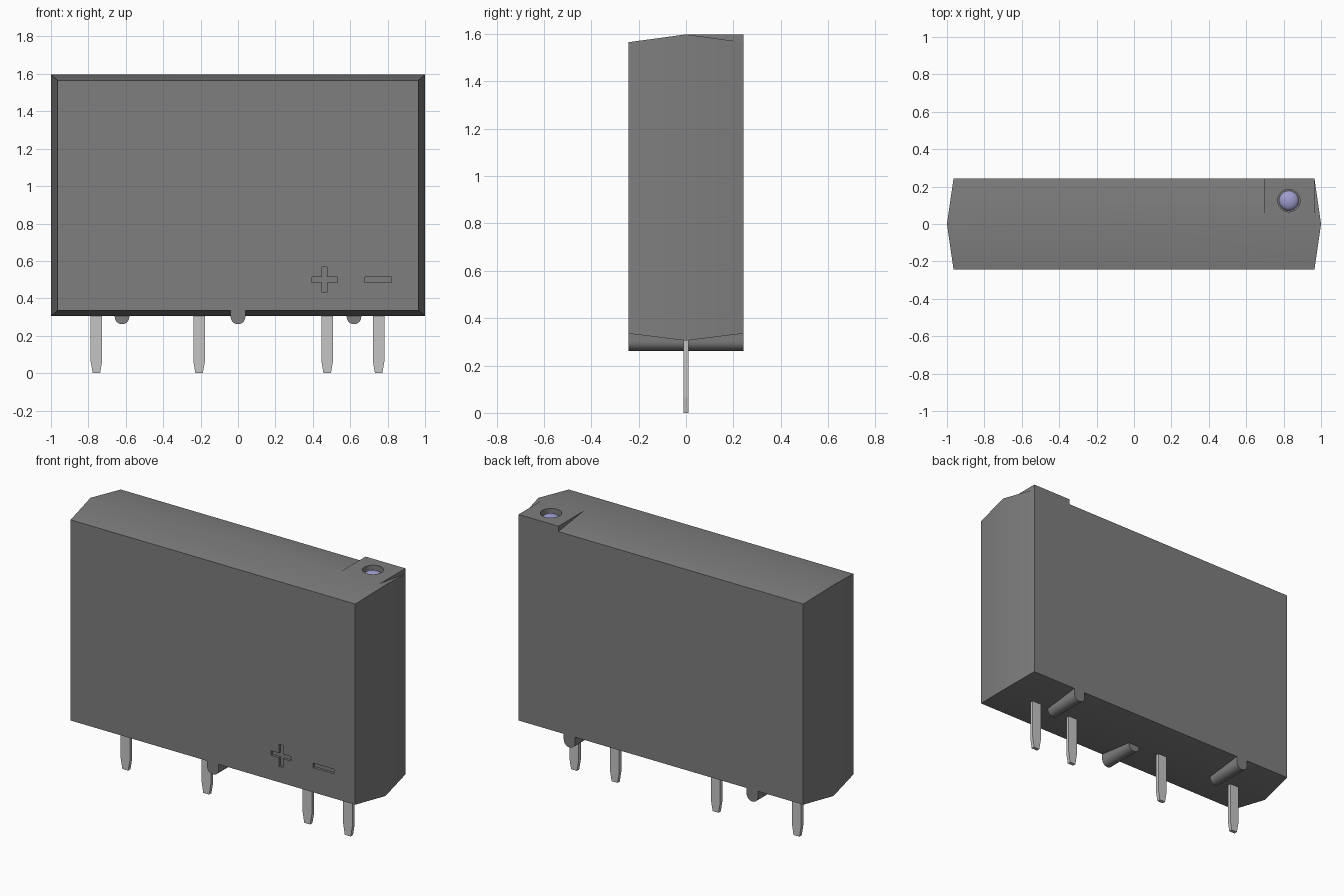
import bpy, bmesh, math
from mathutils import Matrix

cube = bpy.data.objects.get("Cube")
if cube:
    bpy.data.objects.remove(cube, do_unlink=True)


def material(name, rgb):
    m = bpy.data.materials.new(name)
    m.use_nodes = True
    m.diffuse_color = (*rgb, 1)
    m.node_tree.nodes["Principled BSDF"].inputs["Base Color"].default_value = (*rgb, 1)
    return m


CASE = material("case grey", (0.21, 0.21, 0.21))
METAL = material("pin metal", (0.56, 0.56, 0.56))
LENS = material("lens lavender", (0.34, 0.34, 0.62))
D = 0.243          # half depth of the case


def make(name, bm, mat):
    bmesh.ops.recalc_face_normals(bm, faces=bm.faces)
    me = bpy.data.meshes.new(name)
    bm.to_mesh(me)
    bm.free()
    me.materials.append(mat)
    ob = bpy.data.objects.new(name, me)
    bpy.context.collection.objects.link(ob)
    return ob


def activate(ob):
    bpy.ops.object.select_all(action='DESELECT')
    ob.select_set(True)
    bpy.context.view_layer.objects.active = ob


def smooth(ob):
    activate(ob)
    bpy.ops.object.shade_smooth_by_angle(angle=math.radians(30))


def prism(name, profile, y0, y1, mat):
    """Extrude an (x, z) outline from y0 to y1."""
    bm = bmesh.new()
    f = bm.faces.new([bm.verts.new((x, y0, z)) for x, z in profile])
    ext = bmesh.ops.extrude_face_region(bm, geom=[f])
    for v in ext["geom"]:
        if isinstance(v, bmesh.types.BMVert):
            v.co.y = y1
    return make(name, bm, mat)


def rect(x0, x1, z0, z1):
    return [(x0, z0), (x1, z0), (x1, z1), (x0, z1)]


def boolean(ob, other, op):
    """Apply a boolean and discard the helper."""
    other.hide_render = True
    mod = ob.modifiers.new(op, 'BOOLEAN')
    mod.operation, mod.solver, mod.object = op, 'EXACT', other
    activate(ob)
    bpy.ops.object.modifier_apply(modifier=mod.name)
    bpy.data.objects.remove(other, do_unlink=True)


# Case: three rectangular sections, widest in the middle
bm = bmesh.new()
rings = []
for y, hx, z0, z1 in ((-D, 0.965, 0.335, 1.565), (0, 1.0, 0.305, 1.598), (D, 0.965, 0.335, 1.565)):
    rings.append([bm.verts.new((x, y, z)) for x, z in rect(-hx, hx, z0, z1)])
for a, b in zip(rings, rings[1:]):
    for i in range(4):
        j = (i + 1) % 4
        bm.faces.new((a[i], a[j], b[j], b[i]))
bm.faces.new(rings[0])
bm.faces.new(rings[-1])
case = make("case", bm, CASE)

# Level pad for the indicator, with a round pocket
boolean(case, prism("indicator_pad", rect(0.695, 0.965, 1.45, 1.598), 0, D, CASE), 'UNION')
LX, LY = 0.828, 0.125
bm = bmesh.new()
bmesh.ops.create_cone(bm, cap_ends=True, segments=32, radius1=0.06, radius2=0.06, depth=0.1,
                      matrix=Matrix.Translation((LX, LY, 1.61)))
boolean(case, make("pocket_cutter", bm, CASE), 'DIFFERENCE')

# Engraved polarity marks on the front
cx, cz, a, b = 0.463, 0.5, 0.068, 0.014
plus = [(-a, -b), (-b, -b), (-b, -a), (b, -a), (b, -b), (a, -b),
        (a, b), (b, b), (b, a), (-b, a), (-b, b), (-a, b)]
boolean(case, prism("plus_cutter", [(cx + x, cz + z) for x, z in plus],
                    -D - 0.05, -D + 0.015, CASE), 'DIFFERENCE')
boolean(case, prism("minus_cutter", rect(0.68, 0.82, 0.486, 0.514),
                    -D - 0.05, -D + 0.015, CASE), 'DIFFERENCE')
smooth(case)

# Indicator lens: shallow dome in the pocket
bm = bmesh.new()
bmesh.ops.create_uvsphere(bm, u_segments=32, v_segments=16, radius=0.053,
                          matrix=Matrix.Translation((LX, LY, 1.56)) @ Matrix.Diagonal((1, 1, 0.55, 1)))
smooth(make("indicator_lens", bm, LENS))

# Standoff ribs under the case: one at the front, two at the back
for name, x, y0, y1 in (("front_rib", 0, -D, 0), ("back_rib_left", 0.62, 0, D),
                        ("back_rib_right", -0.62, 0, D)):
    r, zc = 0.039, 0.301
    outline = [(x + r * math.cos(t), zc + r * math.sin(t))
               for t in (math.pi + math.pi * i / 16 for i in range(17))]
    outline += [(x + r, 0.335), (x - r, 0.335)]
    smooth(prism(name, outline, y0, y1, CASE))

# Flat pins with tapered tips
for i, x in enumerate((-0.757, -0.208, 0.477, 0.752)):
    tip = [(-0.031, 0.34), (-0.031, 0.065), (-0.02, 0.0), (0.02, 0.0), (0.031, 0.065), (0.031, 0.34)]
    prism(f"pin_{i + 1}", [(x + px, pz) for px, pz in tip], -0.011, 0.011, METAL)
